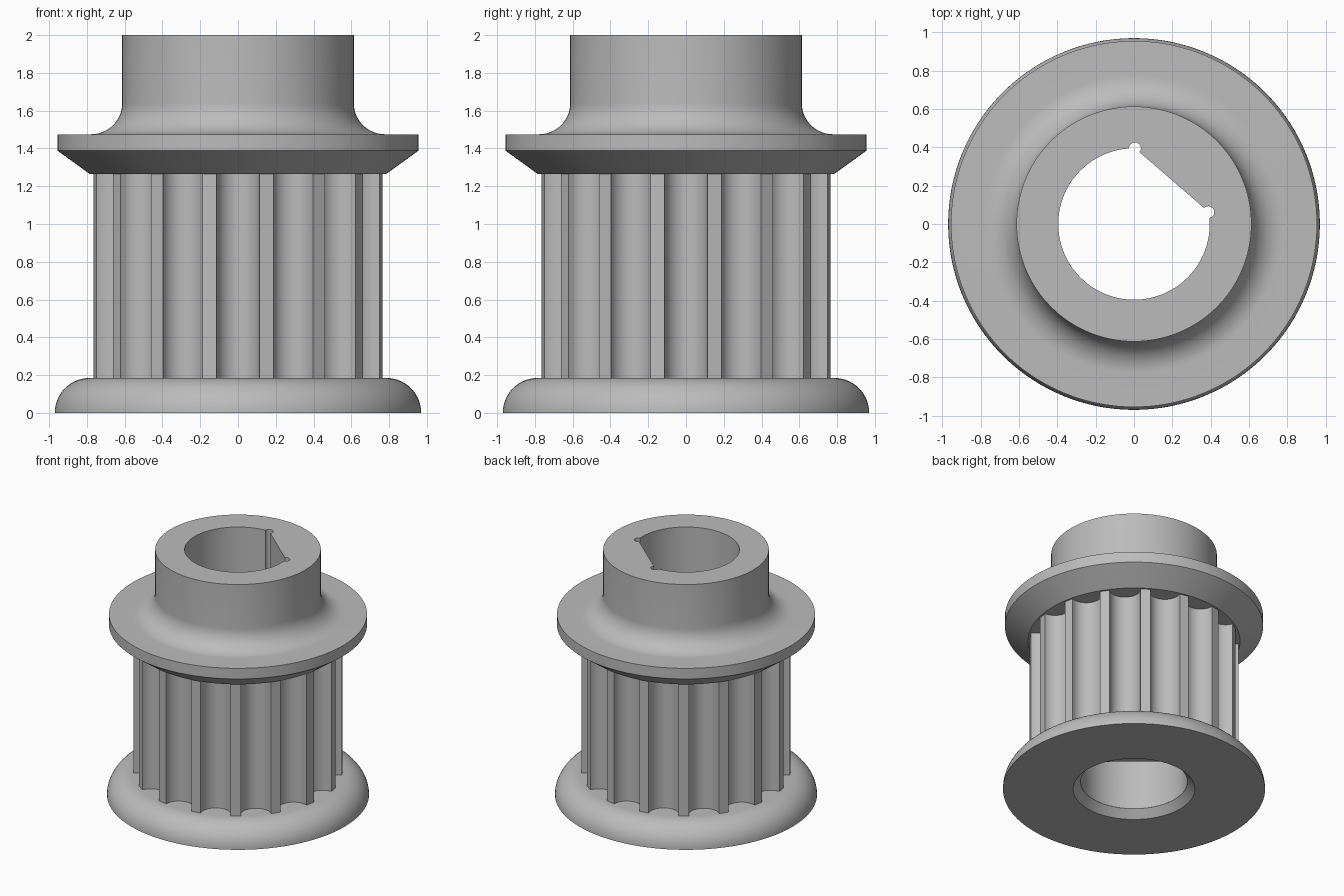
import bpy, bmesh
from math import sin, cos, pi, radians, asin, atan2
from mathutils import Matrix, Vector

cube = bpy.data.objects.get("Cube")
if cube:
    bpy.data.objects.remove(cube, do_unlink=True)

grey = bpy.data.materials.new("plain_grey")
grey.use_nodes = True
colour = (0.5, 0.5, 0.5, 1)
grey.diffuse_color = colour
grey.node_tree.nodes["Principled BSDF"].inputs["Base Color"].default_value = colour


def make_object(name, bm):
    bmesh.ops.recalc_face_normals(bm, faces=bm.faces)
    mesh = bpy.data.meshes.new(name)
    bm.to_mesh(mesh)
    bm.free()
    mesh.materials.append(grey)
    obj = bpy.data.objects.new(name, mesh)
    bpy.context.collection.objects.link(obj)
    return obj


def lathe(name, profile, steps=128):
    """Solid of revolution from (radius, height) points; ends are capped."""
    bm = bmesh.new()
    rings = [[bm.verts.new((r * cos(2 * pi * i / steps), r * sin(2 * pi * i / steps), z))
              for i in range(steps)] for r, z in profile]
    for low, high in zip(rings, rings[1:]):
        for i in range(steps):
            j = (i + 1) % steps
            bm.faces.new((low[i], low[j], high[j], high[i]))
    bm.faces.new(rings[0])
    bm.faces.new(rings[-1])
    return make_object(name, bm)


def prism(name, outline, bottom, top):
    """Vertical extrusion of a closed outline."""
    bm = bmesh.new()
    face = bm.faces.new([bm.verts.new((p[0], p[1], bottom)) for p in outline])
    new = bmesh.ops.extrude_face_region(bm, geom=[face])["geom"]
    bmesh.ops.translate(bm, vec=(0, 0, top - bottom),
                        verts=[v for v in new if isinstance(v, bmesh.types.BMVert)])
    return make_object(name, bm)


def arc(cx, cy, r, start, end, steps):
    angles = [radians(start + (end - start) * i / steps) for i in range(steps + 1)]
    return [(cx + r * cos(a), cy + r * sin(a)) for a in angles]


def cut(obj, cutter):
    mod = obj.modifiers.new("cut", 'BOOLEAN')
    mod.operation = 'DIFFERENCE'
    mod.solver = 'EXACT'
    mod.object = cutter
    bpy.context.view_layer.objects.active = obj
    bpy.ops.object.modifier_apply(modifier=mod.name)


# Lower flange: flat base, quarter-round rim
BARREL_LOW, BARREL_HIGH = 0.185, 1.265
lower_flange = lathe("lower_flange",
                     arc(0.785, 0, BARREL_LOW, 0, 90, 14))

# Toothed barrel: sixteen round grooves separated by narrow lands
TEETH, TIP, GROOVE = 16, 0.773, 0.114
chord = TIP * cos(asin(GROOVE / TIP))
outline = []
for k in range(TEETH):
    turn = Matrix.Rotation(2 * pi * k / TEETH, 2)
    outline += [turn @ Vector(p) for p in arc(chord, 0, GROOVE, 270, 90, 16)]
barrel = prism("toothed_barrel", outline, BARREL_LOW, BARREL_HIGH)

# Upper flange: bevelled underside, rim, fillet into the hub
FILLET, HUB = 0.165, 0.613
fillet = arc(HUB + FILLET, 1.475 + FILLET, FILLET, 270, 180, 14)
upper_flange = lathe("upper_flange_and_hub",
                     [(0.785, BARREL_HIGH), (0.955, 1.388), (0.955, 1.475)]
                     + fillet + [(HUB, 2.0)])

# Bore: round hole with one flat, relief holes at the flat's corners
corners = [(0.005, 0.395), (0.388, 0.062)]
start, end = (atan2(y, x) * 180 / pi for x, y in corners)
cutters = [prism("bore_cutter", arc(0, 0, 0.395, start, 360 + end, 96), -0.5, 2.5)]
for x, y in corners:
    cutters.append(prism("relief_cutter", arc(x, y, 0.031, 0, 345, 23), -0.5, 2.5))
parts = [lower_flange, barrel, upper_flange]
for part in parts:
    for cutter in cutters:
        cut(part, cutter)

# Countersink at the base
countersink = lathe("countersink_cutter", [(0.505, -0.06), (0.396, 0.06)])
cut(lower_flange, countersink)
for helper in cutters + [countersink]:
    bpy.data.objects.remove(helper, do_unlink=True)

# Smooth curved walls, keep machined edges sharp
bpy.ops.object.select_all(action='DESELECT')
for part in parts:
    part.select_set(True)
bpy.context.view_layer.objects.active = barrel
bpy.ops.object.shade_smooth_by_angle(angle=radians(30))
